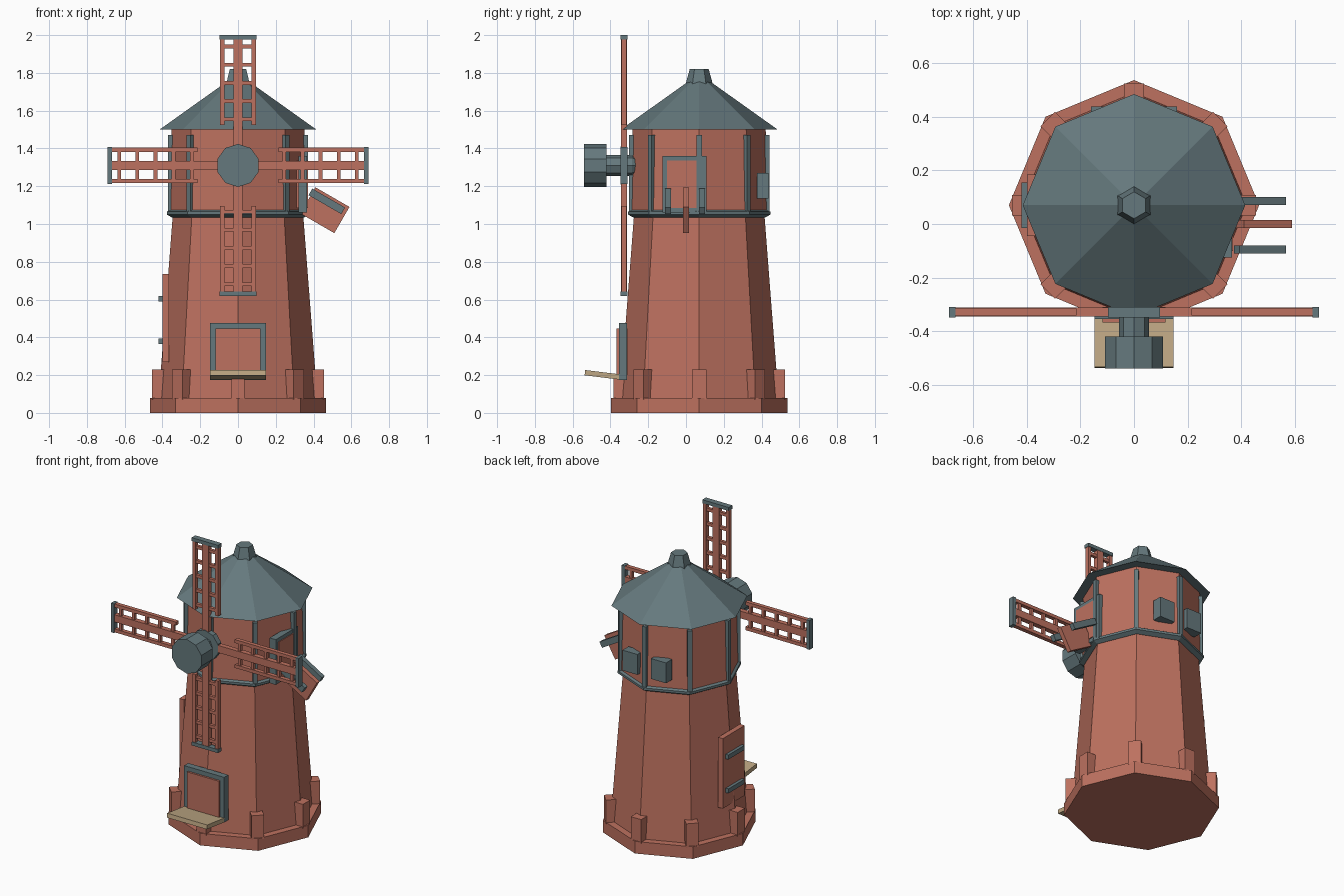
import bpy, bmesh, math
from mathutils import Matrix, Vector

if "Cube" in bpy.data.objects:
    bpy.data.objects.remove(bpy.data.objects["Cube"])

CY = 0.07      # tower axis
HUB_Z = 1.31   # sail axis height


def material(name, rgb):
    m = bpy.data.materials.new(name)
    m.diffuse_color = (*rgb, 1)
    m.use_nodes = True
    m.node_tree.nodes["Principled BSDF"].inputs["Base Color"].default_value = m.diffuse_color
    return m


RED = material("brick_red", (0.51, 0.165, 0.115))
SLATE = material("slate", (0.13, 0.19, 0.205))
TAN = material("pale_wood", (0.52, 0.39, 0.23))


def finish(name, bm, mat):
    bmesh.ops.recalc_face_normals(bm, faces=bm.faces)
    me = bpy.data.meshes.new(name)
    bm.to_mesh(me)
    bm.free()
    me.materials.append(mat)
    ob = bpy.data.objects.new(name, me)
    bpy.context.collection.objects.link(ob)
    return ob


def add_box(bm, lo, hi, m=Matrix()):
    lo, hi = Vector(lo), Vector(hi)
    fit = Matrix.Translation((lo + hi) / 2) @ Matrix.Diagonal((*(hi - lo), 1))
    bmesh.ops.create_cube(bm, size=1, matrix=m @ fit)


def boxes(name, mat, spans, mats=(Matrix(),)):
    """One object from boxes (low corner, high corner), repeated by matrices."""
    bm = bmesh.new()
    for m in mats:
        for lo, hi in spans:
            add_box(bm, lo, hi, m)
    return finish(name, bm, mat)


def lathe(name, mat, profile, n, m=Matrix.Translation((0, CY, 0))):
    """Faceted solid from (radius, height) rings, capped at both ends."""
    bm = bmesh.new()
    rings = []
    for r, z in profile:
        angles = [math.pi / 2 + 2 * math.pi * i / n for i in range(n)]
        rings.append([bm.verts.new(m @ Vector((r * math.cos(a), r * math.sin(a), z)))
                      for a in angles])
    for a, b in zip(rings, rings[1:]):
        for i in range(n):
            j = (i + 1) % n
            bm.faces.new((a[i], a[j], b[j], b[i]))
    bm.faces.new(rings[0])
    bm.faces.new(rings[-1])
    return finish(name, bm, mat)


def frame_spans(w, z0, z1, t, y0, y1):
    """Rectangular border in the xz plane."""
    return [((-w, y0, z0), (-w + t, y1, z1)), ((w - t, y0, z0), (w, y1, z1)),
            ((-w + t, y0, z1 - t), (w - t, y1, z1)),
            ((-w + t, y0, z0), (w - t, y1, z0 + t))]


# Octagonal tower, drum and roof
lathe("base_plinth", RED, [(0.467, 0), (0.467, 0.08)], 8)
lathe("tower_body", RED, [(0.42, 0.08), (0.345, 1.05)], 8)
lathe("collar_ring", SLATE, [(0.35, 1.035), (0.377, 1.05), (0.377, 1.065), (0.36, 1.075)], 8)
lathe("upper_drum", RED, [(0.362, 1.06), (0.352, 1.5)], 8)
lathe("roof", SLATE, [(0.415, 1.5), (0.05, 1.76)], 8)
lathe("roof_finial", SLATE, [(0.073, 1.73), (0.068, 1.755), (0.05, 1.82)], 6)

# Corner buttresses and drum trims on the eight corners
corners = [Matrix.Translation((0, CY, 0)) @ Matrix.Rotation(i * math.pi / 4, 4, 'Z')
           for i in range(8)]
boxes("base_buttresses", RED, [((0.38, -0.038, 0.07), (0.455, 0.038, 0.23))], corners[:6] + corners[7:])
boxes("front_buttress", RED, [((-0.035, -0.385, 0.07), (0.035, -0.31, 0.19))])
boxes("drum_corner_trims", SLATE, [((0.335, -0.014, 1.06), (0.371, 0.014, 1.47))], corners)

# Sail hub along the front axis
hub = Matrix.Translation((0, 0, HUB_Z)) @ Matrix.Rotation(math.pi / 2, 4, 'X')
lathe("hub_disc", SLATE, [(0.114, 0.42), (0.114, 0.54)], 10, hub)
lathe("hub_shaft", SLATE, [(0.045, 0.265), (0.056, 0.285), (0.056, 0.43)], 8, hub)
lathe("hub_plate", SLATE, [(0.1, 0.312), (0.1, 0.348)], 10, hub)

# Four lattice sails
turns = [Matrix.Translation((0, 0, HUB_Z)) @ Matrix.Rotation(i * math.pi / 2, 4, 'Y')
         for i in range(4)]
lattice = [((-0.024, -0.345, 0.05), (0.024, -0.312, 0.67))]
for s in (-1, 1):
    lattice.append((((s * 0.083) - 0.011, -0.342, 0.215), ((s * 0.083) + 0.011, -0.315, 0.67)))
for i in range(5):
    z = 0.245 + 0.096 * i
    lattice.append(((-0.09, -0.338, z - 0.01), (0.09, -0.318, z + 0.01)))
boxes("sail_lattices", RED, lattice, turns)
boxes("sail_tip_bars", SLATE, [((-0.097, -0.348, 0.667), (0.097, -0.31, 0.69))], turns)

# Front door with sloping step
boxes("front_door_frame", SLATE, frame_spans(0.147, 0.175, 0.475, 0.03, -0.355, -0.312))
boxes("front_door", RED, [((-0.118, -0.368, 0.2), (0.118, -0.31, 0.446))])
step = Matrix.Translation((0, -0.43, 0.2)) @ Matrix.Rotation(math.radians(-7), 4, 'X')
boxes("front_step", TAN, [((-0.147, -0.106, -0.014), (0.147, 0.106, 0.014))], [step])

# Left side hatch with two straps
boxes("left_hatch", RED, [((-0.4, CY - 0.115, 0.27), (-0.365, CY + 0.115, 0.735))])
boxes("left_hatch_straps", SLATE,
      [((-0.42, CY - 0.085, z - 0.015), (-0.395, CY + 0.085, z + 0.015)) for z in (0.38, 0.605)])

# Right side loading door, turned to face +x
side = Matrix.Translation((0, -0.008, 0)) @ Matrix.Rotation(math.pi / 2, 4, 'Z')
boxes("loading_door_frame", SLATE, frame_spans(0.117, 1.06, 1.36, 0.026, -0.365, -0.32), [side])
boxes("loading_door", RED, [((-0.092, -0.37, 1.085), (0.092, -0.31, 1.335))], [side])

# Sloping chute: upright board between two arms
tilt = Matrix.Rotation(math.radians(30), 4, 'Y')
boxes("chute_board", RED, [((-0.104, -0.015, -0.08), (0.104, 0.015, 0.08))],
      [Matrix.Translation((0.46, 0, 1.073)) @ tilt])
boxes("chute_arms", SLATE, [((-0.1, y - 0.015, -0.02), (0.1, y + 0.015, 0.02)) for y in (-0.095, 0.085)],
      [Matrix.Translation((0.47, 0, 1.12)) @ tilt])

# Back shutters
boxes("back_shutters", SLATE,
      [((x - 0.055, 0.375, 1.135), (x + 0.055, 0.438, 1.27)) for x in (-0.105, 0.105)])
